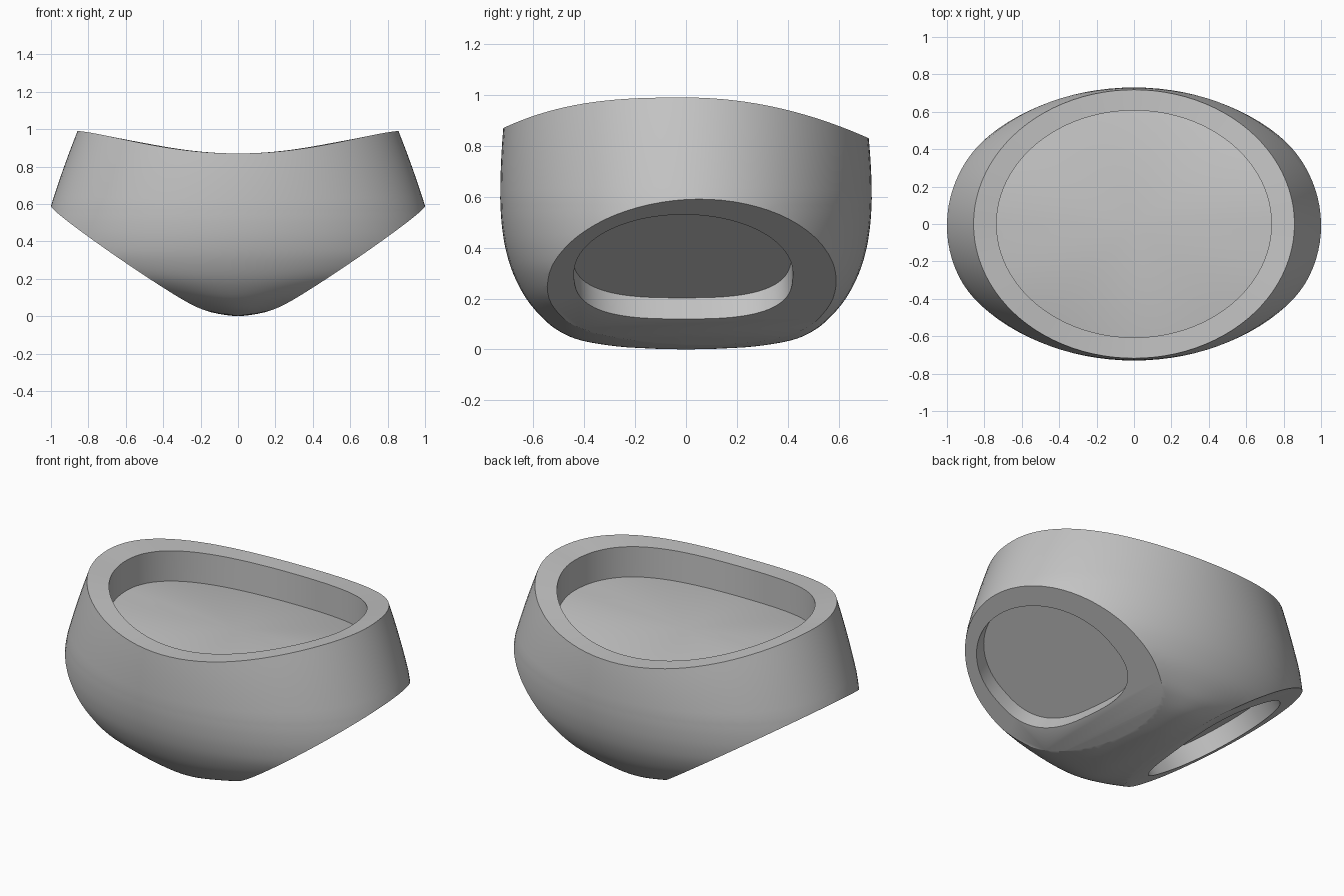
import bpy, bmesh, math
from mathutils import Vector

SEG = 96
cube = bpy.data.objects.get("Cube")
if cube:
    bpy.data.objects.remove(cube, do_unlink=True)

grey = bpy.data.materials.new("plain grey")
grey.use_nodes = True
colour = (0.55, 0.55, 0.55, 1)
grey.diffuse_color = colour
grey.node_tree.nodes["Principled BSDF"].inputs["Base Color"].default_value = colour


def loft(name, rings, start=None, end=None):
    """Skin a list of closed rings, each end a fan to a point or one flat face."""
    bm = bmesh.new()
    rows = [[bm.verts.new(p) for p in ring] for ring in rings]
    n = len(rows[0])
    for low, high in zip(rows, rows[1:]):
        for i in range(n):
            j = (i + 1) % n
            bm.faces.new((low[i], low[j], high[j], high[i]))
    for row, tip in ((rows[0], start), (rows[-1], end)):
        if tip is None:
            bm.faces.new(row)
        else:
            v = bm.verts.new(tip)
            for i in range(n):
                bm.faces.new((row[i], row[(i + 1) % n], v))
    bmesh.ops.recalc_face_normals(bm, faces=bm.faces)
    mesh = bpy.data.meshes.new(name)
    bm.to_mesh(mesh)
    bm.free()
    mesh.materials.append(grey)
    obj = bpy.data.objects.new(name, mesh)
    bpy.context.collection.objects.link(obj)
    return obj


def smooth_levels(points, steps=4):
    """Catmull-Rom refinement of the profile levels."""
    pts = [Vector(p) for p in points]
    ext = [2 * pts[0] - pts[1]] + pts + [2 * pts[-1] - pts[-2]]
    out = []
    for a, b, c, d in zip(ext, ext[1:], ext[2:], ext[3:]):
        for k in range(steps):
            t = k / steps
            out.append(0.5 * (2 * b + (c - a) * t + (2 * a - 5 * b + 4 * c - d) * t * t
                              + (3 * b - a - 3 * c + d) * t ** 3))
    return out + [pts[-1]]


def rim_height(angle):
    s = math.sin(angle)
    return 0.99 - (0.16 * s * s if s > 0 else 0.12 * abs(s) ** 2.8)


def inner_height(angle):
    return rim_height(angle) - 0.03 * math.cos(angle) ** 2


def ring(a, b, height):
    angles = [math.tau * i / SEG for i in range(SEG)]
    return [(a * math.cos(t), b * math.sin(t), height(t)) for t in angles]


# Body: rounded bowl, flaring hips, saddle-shaped rim and sunken waist
bowl = [(0.003, 0.04, 0.13), (0.012, 0.1, 0.27), (0.035, 0.21, 0.41), (0.07, 0.4, 0.495),
        (0.12, 0.67, 0.56), (0.2, 0.92, 0.628), (0.3, 1.015, 0.68), (0.4, 1.03, 0.71),
        (0.5, 1.02, 0.725), (0.59, 1.0, 0.73)]
rings = [ring(a, b, lambda t, z=z: z) for z, a, b in smooth_levels(bowl)]
for k in range(1, 9):
    s = k / 8
    rings.append(ring(1 - 0.125 * s - 0.017 * s * s, 0.73 - 0.012 * s * s,
                      lambda t: 0.59 + (rim_height(t) - 0.59) * s))
rings.append(ring(0.735, 0.607, inner_height))
rings.append(ring(0.735, 0.607, lambda t: inner_height(t) - 0.18))
body = loft("pelvis_body", rings, (0, 0, 0), (0, 0, 0.75))


def cut(cutter):
    cutter.hide_render = True
    mod = body.modifiers.new("cut", "BOOLEAN")
    mod.operation = "DIFFERENCE"
    mod.solver = "EXACT"
    mod.object = cutter
    bpy.context.view_layer.objects.active = body
    bpy.ops.object.modifier_apply(modifier=mod.name)
    bpy.data.objects.remove(cutter, do_unlink=True)


# Leg openings: slanted faces turned slightly to the back, each with a rounded recess
slope, turn = 0.67, 0.1
leg_profile = [(0.05, -0.3), (0.12, 0.01), (0.2, 0.053), (1.3, 0.053 + 1.1 * slope), (1.3, -0.3)]
outward = Vector((slope, turn * slope, -1)).normalized()
for side in (1, -1):
    cut(loft("leg_cutter", [[(side * (x - turn * y), y, z) for x, z in leg_profile]
                            for y in (-1, 1)]))
    outline = []
    for i in range(SEG):
        c, s = math.cos(math.tau * i / SEG), math.sin(math.tau * i / SEG)
        power = 1 if s > 0 else 0.7
        y = -0.01 + 0.43 * math.copysign(abs(c) ** power, c)
        z = 0.3 + (0.23 if s > 0 else 0.18) * math.copysign(abs(s) ** power, s)
        outline.append(Vector((0.2 + (z - 0.053) / slope - turn * y, y, z)))
    ends = [[p + outward * d for p in outline] for d in (0.08, -0.1)]
    cut(loft("recess_cutter", [[(side * p.x, p.y, p.z) for p in e] for e in ends]))

bpy.ops.object.select_all(action="DESELECT")
body.select_set(True)
bpy.context.view_layer.objects.active = body
bpy.ops.object.shade_smooth_by_angle(angle=math.radians(30))
